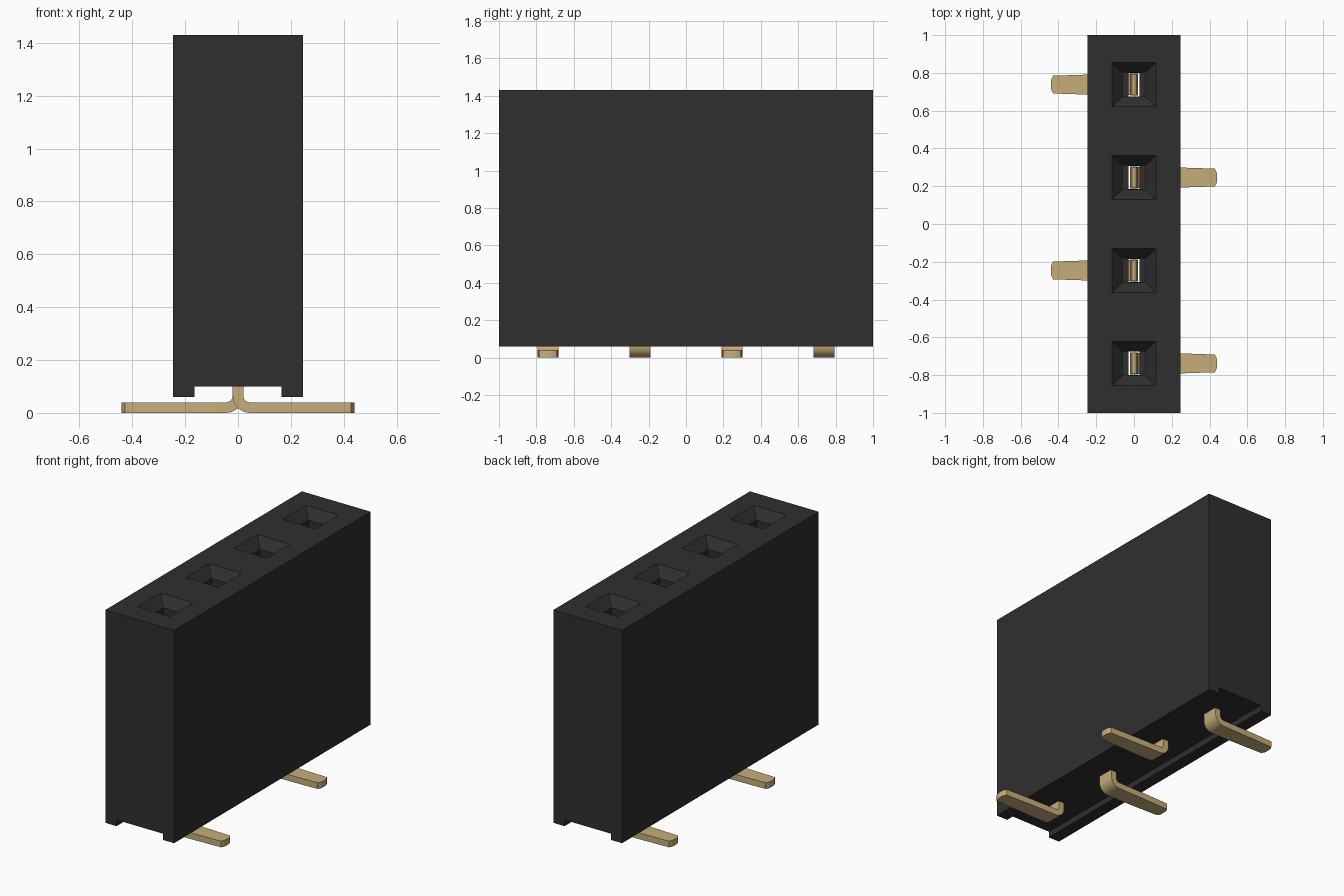
import bpy, bmesh, math
from mathutils import Vector

cube = bpy.data.objects.get("Cube")
if cube:
    bpy.data.objects.remove(cube, do_unlink=True)


def material(name, rgb):
    m = bpy.data.materials.new(name)
    m.use_nodes = True
    m.diffuse_color = (*rgb, 1)
    bsdf = next(n for n in m.node_tree.nodes if n.type == 'BSDF_PRINCIPLED')
    bsdf.inputs["Base Color"].default_value = (*rgb, 1)
    return m


black = material("black plastic", (0.028, 0.028, 0.028))
gold = material("gold metal", (0.57, 0.42, 0.195))


def loft(bm, rings):
    """Skin a list of closed rings and cap both ends."""
    loops = [[bm.verts.new(p) for p in ring] for ring in rings]
    n = len(loops[0])
    for a, b in zip(loops, loops[1:]):
        for i in range(n):
            j = (i + 1) % n
            bm.faces.new((a[i], a[j], b[j], b[i]))
    bm.faces.new(loops[0][::-1])
    bm.faces.new(loops[-1])


def finish(bm, name, mat):
    bmesh.ops.recalc_face_normals(bm, faces=bm.faces)
    me = bpy.data.meshes.new(name)
    bm.to_mesh(me)
    bm.free()
    me.materials.append(mat)
    ob = bpy.data.objects.new(name, me)
    bpy.context.collection.objects.link(ob)
    return ob


def activate(ob):
    bpy.ops.object.select_all(action='DESELECT')
    ob.select_set(True)
    bpy.context.view_layer.objects.active = ob


PITCH = 0.492
ROWS = [(i - 1.5) * PITCH for i in range(4)]

# Housing: end profile with a channel underneath, run along y
half = [(0.165, 0.10), (0.165, 0.06), (0.245, 0.06), (0.245, 1.43)]
profile = half + [(-x, z) for x, z in reversed(half)]
bm = bmesh.new()
loft(bm, [[(x, y, z) for x, z in profile] for y in (-1, 1)])
housing = finish(bm, "housing", black)

# Sockets: narrow slot at the bottom, square bore, flared mouth (z, half x, half y)
sections = [(0.05, 0.03, 0.062), (0.30, 0.03, 0.062), (0.30, 0.06, 0.064),
            (1.37, 0.06, 0.064), (1.43, 0.117, 0.117), (1.44, 0.1265, 0.1258)]
bm = bmesh.new()
for y in ROWS:
    loft(bm, [[(-a, y - b, z), (a, y - b, z), (a, y + b, z), (-a, y + b, z)]
              for z, a, b in sections])
cutter = finish(bm, "socket_cutter", black)
cutter.hide_render = True
mod = housing.modifiers.new("sockets", 'BOOLEAN')
mod.operation = 'DIFFERENCE'
mod.solver = 'EXACT'
mod.object = cutter
activate(housing)
bpy.ops.object.modifier_apply(modifier=mod.name)
bpy.data.objects.remove(cutter, do_unlink=True)

# Pins: upright blade, rounded bend, flat foot with a tapered tip
BEND, THICK = 0.045, 0.02


def pin(name, y, side):
    # stations: (x, z, normal x, normal z, half thickness, half width)
    st = [(0, 1.10, -1, 0, 0.010, 0.056), (0, 1.06, -1, 0, THICK, 0.058)]
    for k in range(9):
        a = math.pi / 2 * k / 8
        nx, nz = -math.cos(a), -math.sin(a)
        st.append((BEND + BEND * nx, 0.065 + BEND * nz, nx, nz, THICK, 0.056))
    st += [(0.245, 0.02, 0, -1, THICK, 0.053), (0.428, 0.02, 0, -1, THICK, 0.047),
           (0.437, 0.02, 0, -1, THICK, 0.03), (0.44, 0.02, 0, -1, THICK, 0.012)]
    bm = bmesh.new()
    rings = []
    for x, z, nx, nz, t, w in st:
        c, n = Vector((x, y, z)), Vector((nx, 0, nz)) * t
        d = Vector((0, w, 0))
        rings.append([Vector((side * p.x, p.y, p.z))
                      for p in (c + n - d, c + n + d, c - n + d, c - n - d)])
    loft(bm, rings)
    ob = finish(bm, name, gold)
    activate(ob)
    bpy.ops.object.shade_smooth_by_angle(angle=math.radians(25))


for i, y in enumerate(ROWS):
    pin(f"contact_pin_{i + 1}", y, 1 if i % 2 == 0 else -1)
